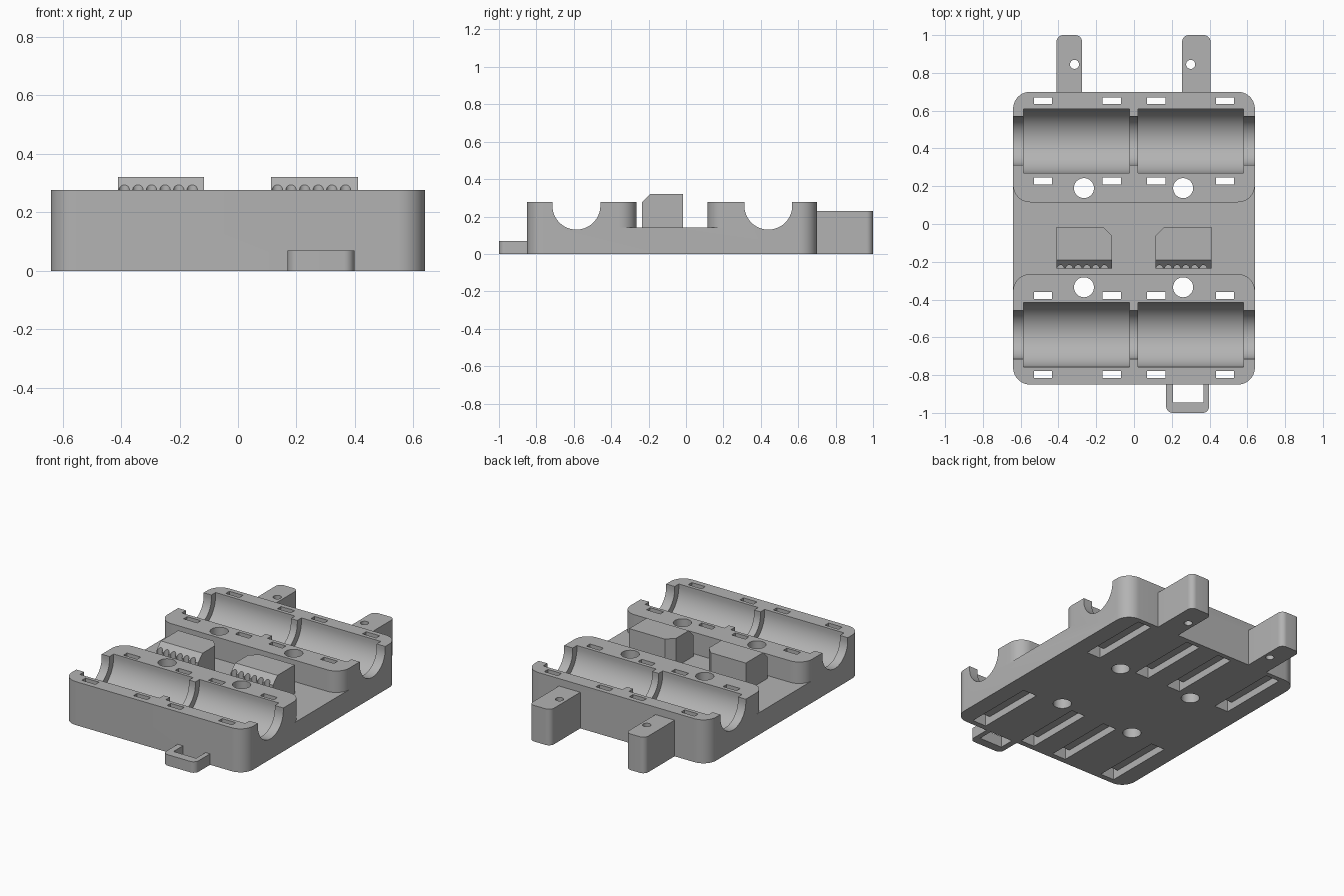
import bpy
import bmesh
import math
from mathutils import Matrix, Vector

if "Cube" in bpy.data.objects:
    bpy.data.objects.remove(bpy.data.objects["Cube"], do_unlink=True)

grey = bpy.data.materials.new("light grey plastic")
grey.use_nodes = True
colour = (0.45, 0.45, 0.45, 1)
grey.diffuse_color = colour
grey.node_tree.nodes["Principled BSDF"].inputs["Base Color"].default_value = colour


def add_object(name, bm):
    bmesh.ops.recalc_face_normals(bm, faces=bm.faces)
    mesh = bpy.data.meshes.new(name)
    bm.to_mesh(mesh)
    bm.free()
    mesh.materials.append(grey)
    obj = bpy.data.objects.new(name, mesh)
    bpy.context.collection.objects.link(obj)
    return obj


def slab(name, x, y, z, radius=0, corner=lambda p: True):
    """Box between limits, with chosen upright edges rounded."""
    bm = bmesh.new()
    size = Vector((x[1] - x[0], y[1] - y[0], z[1] - z[0]))
    middle = Vector((sum(x), sum(y), sum(z))) / 2
    bmesh.ops.create_cube(bm, size=1, matrix=Matrix.Translation(middle) @ Matrix.Diagonal(size).to_4x4())
    if radius:
        upright = [e for e in bm.edges
                   if abs(e.verts[0].co.z - e.verts[1].co.z) > 0.01 and corner(e.verts[0].co)]
        bmesh.ops.bevel(bm, geom=upright, offset=radius, segments=10, profile=0.5, affect='EDGES')
    return add_object(name, bm)


def prism(name, points, z):
    """Extrude a plan outline between two heights."""
    bm = bmesh.new()
    face = bm.faces.new([bm.verts.new((px, py, z[0])) for px, py in points])
    top = bmesh.ops.extrude_face_region(bm, geom=[face])["geom"]
    bmesh.ops.translate(bm, vec=(0, 0, z[1] - z[0]), verts=[v for v in top if isinstance(v, bmesh.types.BMVert)])
    return add_object(name, bm)


def rod(name, centre, radius, length, axis='Z', segments=48):
    bm = bmesh.new()
    turn = Matrix.Rotation(math.pi / 2, 4, 'Y') if axis == 'X' else Matrix()
    bmesh.ops.create_cone(bm, cap_ends=True, segments=segments, radius1=radius, radius2=radius,
                          depth=length, matrix=Matrix.Translation(centre) @ turn)
    return add_object(name, bm)


def combine(target, tool, operation='DIFFERENCE'):
    """Apply a boolean and discard the tool."""
    mod = target.modifiers.new("boolean", 'BOOLEAN')
    mod.operation, mod.solver, mod.object = operation, 'EXACT', tool
    bpy.context.view_layer.objects.active = target
    bpy.ops.object.modifier_apply(modifier=mod.name)
    bpy.data.objects.remove(tool, do_unlink=True)


def smooth(obj):
    bpy.ops.object.select_all(action='DESELECT')
    obj.select_set(True)
    bpy.context.view_layer.objects.active = obj
    bpy.ops.object.shade_smooth_by_angle(angle=math.radians(30))


HALF, TOP, FLOOR, R = 0.64, 0.277, 0.14, 0.09
FRONT, BACK = -0.85, 0.70
TROUGH = (-0.265, 0.115)

# Main body
body = slab("bearing_carriage", (-HALF, HALF), (FRONT, BACK), (0, TOP), R)

# Trough between the saddles, flaring around their rounded corners
outline = []
for side, y, sign in ((1, TROUGH[0], -1), (1, TROUGH[1], 1), (-1, TROUGH[1], 1), (-1, TROUGH[0], -1)):
    arc = []
    for i in range(11):
        a = math.pi / 2 * i / 10
        arc.append((side * (HALF - R + R * math.sin(a)), y + sign * R * (1 - math.cos(a))))
    arc.append((side * 0.7, y + sign * R))
    outline += arc if side * sign < 0 else arc[::-1]
combine(body, prism("trough_cutter", outline, (FLOOR, 0.4)))

# Bearing channels: narrow rod passage plus two wider pockets
for cy in (-0.586, 0.44):
    for r, x0, x1 in ((0.128, -0.8, 0.8), (0.17, -0.585, -0.025), (0.17, 0.02, 0.58)):
        cz = 0.258
        combine(body, rod("channel_cutter", ((x0 + x1) / 2, cy, cz), r, x1 - x0, 'X', 96))
        combine(body, slab("channel_cutter", (x0, x1), (cy - r, cy + r), (cz, 0.4)))

# Tie slots joined by grooves underneath
for y0, y1 in ((-0.815, -0.36), (0.21, 0.67)):
    for cx in (-0.482, -0.118, 0.118, 0.482):
        x = (cx - 0.048, cx + 0.048)
        combine(body, slab("groove_cutter", x, (y0, y1), (-0.1, 0.045)))
        for y in ((y0, y0 + 0.036), (y1 - 0.036, y1)):
            combine(body, slab("slot_cutter", x, y, (-0.1, 0.4)))

# Screw holes
for cx in (-0.265, 0.26):
    for cy in (-0.335, 0.19):
        combine(body, rod("hole_cutter", (cx, cy, 0.2), 0.053, 1))

# Rear tabs with a small hole each
for x0, x1, hole in ((-0.41, -0.275, -0.315), (0.255, 0.405, 0.30)):
    tab = slab("rear_tab", (x0, x1), (BACK - 0.02, 1), (0, 0.23), 0.035, lambda p: p.y > 0.9)
    combine(tab, rod("hole_cutter", (hole, 0.845, 0.1), 0.024, 1))
    combine(body, tab, 'UNION')

# Front cable loop
loop = slab("front_loop", (0.17, 0.398), (-1, FRONT + 0.02), (0, 0.07), 0.035, lambda p: p.y < -0.9)
combine(loop, slab("loop_cutter", (0.207, 0.367), (-0.945, FRONT), (-0.1, 0.2)))
combine(body, loop, 'UNION')
smooth(body)

# Toothed belt clamps
for name, x0, x1, cut_side in (("right_belt_clamp", -0.411, -0.117, 1), ("left_belt_clamp", 0.113, 0.411, -1)):
    y0, y1, c = -0.235, -0.015, 0.047
    if cut_side > 0:
        plan = [(x0, y0), (x1, y0), (x1, y1 - c), (x1 - c, y1), (x0, y1)]
    else:
        plan = [(x0, y0), (x1, y0), (x1, y1), (x0 + c, y1), (x0, y1 - c)]
    clamp = prism(name, plan, (FLOOR - 0.01, 0.321))
    front_edge = bmesh.new()
    front_edge.from_mesh(clamp.data)
    edges = [e for e in front_edge.edges if all(v.co.z > 0.3 and v.co.y < y0 + 0.01 for v in e.verts)]
    bmesh.ops.bevel(front_edge, geom=edges, offset=0.045, segments=1, affect='EDGES')
    front_edge.to_mesh(clamp.data)
    front_edge.free()
    for i in range(6):
        groove = rod("tooth_cutter", (x0 + 0.022 + 0.0465 * i, y0, 0.3), 0.018, 0.3, 'Z', 24)
        combine(clamp, groove)
    smooth(clamp)
